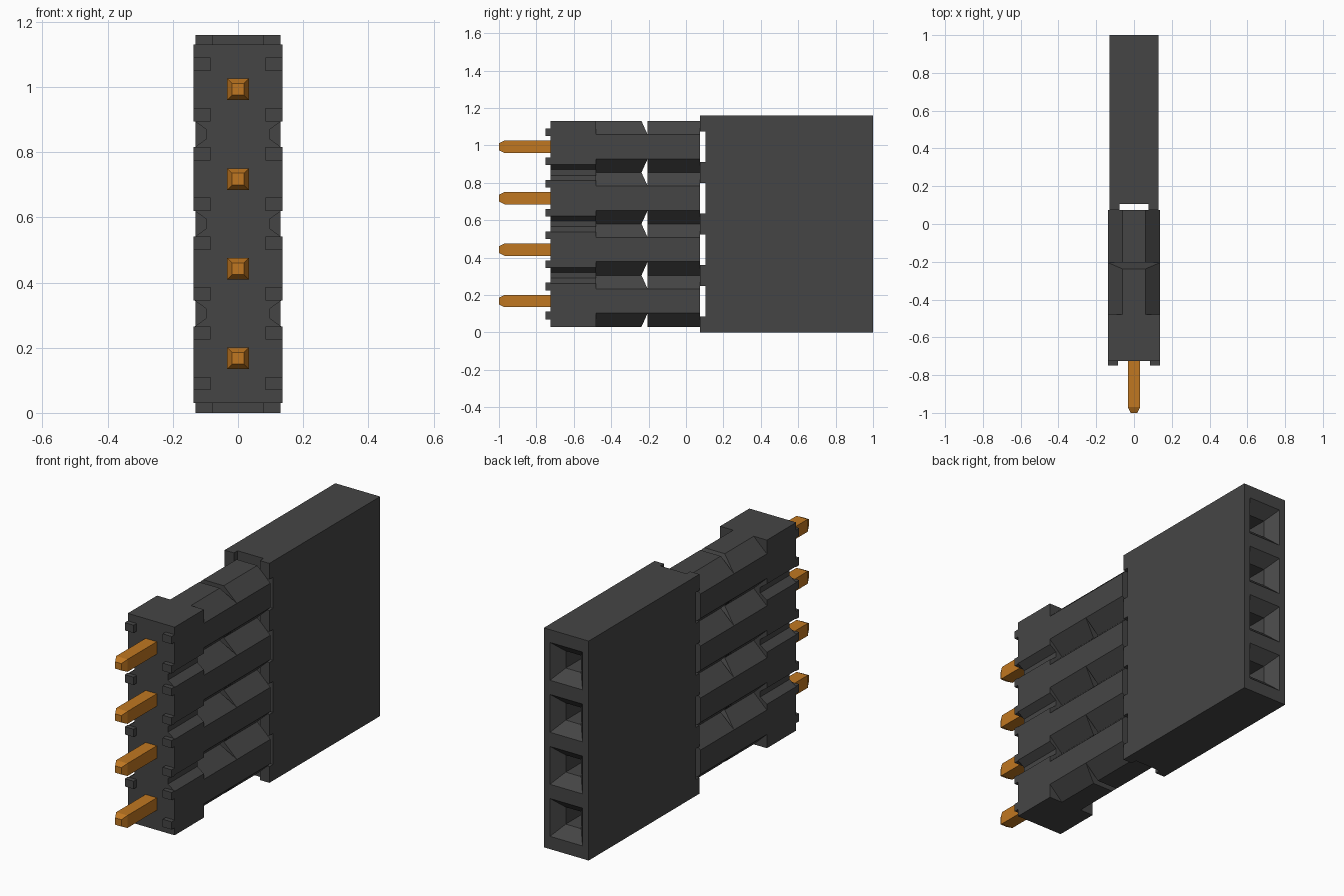
import bpy
import bmesh

if "Cube" in bpy.data.objects:
    bpy.data.objects.remove(bpy.data.objects["Cube"], do_unlink=True)

PITCH = 0.275
MID = 0.58
PINS = [MID + (i - 1.5) * PITCH for i in range(4)]
GAPS = [MID + (i - 1) * PITCH for i in range(3)]


def material(name, rgb):
    mat = bpy.data.materials.new(name)
    mat.use_nodes = True
    color = (*rgb, 1)
    mat.diffuse_color = color
    mat.node_tree.nodes["Principled BSDF"].inputs["Base Color"].default_value = color
    return mat


BLACK = material("black plastic", (0.06, 0.06, 0.06))
GOLD = material("orange metal", (0.53, 0.185, 0.015))


def finish(bm, name, mat):
    bmesh.ops.recalc_face_normals(bm, faces=bm.faces[:])
    mesh = bpy.data.meshes.new(name)
    bm.to_mesh(mesh)
    bm.free()
    mesh.materials.append(mat)
    obj = bpy.data.objects.new(name, mesh)
    bpy.context.collection.objects.link(obj)
    return obj


def add_box(bm, x, y, z):
    """Box from (low, high) ranges."""
    verts = bmesh.ops.create_cube(bm, size=1)["verts"]
    for v in verts:
        v.co = [r[0] if c < 0 else r[1] for c, r in zip(v.co, (x, y, z))]


def add_loft(bm, rings):
    """Skin between rings of equal length and cap both ends."""
    loops = [[bm.verts.new(p) for p in ring] for ring in rings]
    n = len(loops[0])
    for a, b in zip(loops, loops[1:]):
        for i in range(n):
            j = (i + 1) % n
            bm.faces.new((a[i], a[j], b[j], b[i]))
    bm.faces.new(loops[0])
    bm.faces.new(loops[-1])


# Front block with a small trapezoid notch on each side between pins
bm = bmesh.new()
side = [(0.137, 0.03)]
for g in GAPS:
    side += [(0.137, g - 0.043), (0.098, g - 0.015),
             (0.098, g + 0.015), (0.137, g + 0.043)]
side.append((0.137, 1.13))
outline = side + [(-x, z) for x, z in reversed(side)]
add_loft(bm, [[(x, y, z) for x, z in outline] for y in (-0.725, -0.48)])
finish(bm, "front_block", BLACK)

# Small standoff feet on the front face
bm = bmesh.new()
for p in PINS:
    for sx in (-1, 1):
        for sz in (-1, 1):
            add_box(bm, sorted((sx * 0.085, sx * 0.137)), (-0.75, -0.725),
                    sorted((p + sz * 0.057, p + sz * 0.098)))
finish(bm, "front_feet", BLACK)

# Eight-sided sleeves: tapered front halves and plain rear halves
H, W, CX, CZ = PITCH / 2, 0.137, 0.06, 0.0645
quarter = [(W, CZ), (CX, H)]
half = quarter + [(-x, z) for x, z in reversed(quarter)]
octagon = half + [(-x, -z) for x, z in half]


def ring(center, y, y_flat=None):
    flat = y if y_flat is None else y_flat
    return [(x, flat if abs(z) == H else y, center + z) for x, z in octagon]


def add_wedge_end(bm, center):
    """Eight-sided prism whose rear end slopes to a narrow face."""
    a = [bm.verts.new(p) for p in ring(center, -0.48)]
    b = [bm.verts.new(p) for p in ring(center, -0.205, -0.238)]
    for i in range(8):
        j = (i + 1) % 8
        bm.faces.new((a[i], a[j], b[j], b[i]))
    bm.faces.new(a)
    bm.faces.new(b[0:4])
    bm.faces.new(b[4:8])
    bm.faces.new((b[0], b[3], b[4], b[7]))


for i, p in enumerate(PINS):
    bm = bmesh.new()
    add_wedge_end(bm, p)
    finish(bm, f"front_sleeve_{i + 1}", BLACK)
    bm = bmesh.new()
    add_loft(bm, [ring(p, -0.205), ring(p, 0.075)])
    finish(bm, f"rear_sleeve_{i + 1}", BLACK)

# Rear socket housing with funnel openings in its back face
bm = bmesh.new()
add_box(bm, (-0.131, 0.131), (0.105, 1), (0, 1.16))
for g in GAPS:
    bmesh.ops.bisect_plane(bm, geom=bm.verts[:] + bm.edges[:] + bm.faces[:],
                           plane_co=(0, 0, g), plane_no=(0, 0, 1))
bm.normal_update()
backs = [f for f in bm.faces if f.normal.y > 0.9]
for f in backs:
    z = f.calc_center_median().z
    p = min(PINS, key=lambda c: abs(c - z))
    for hx, hz, y in ((0.095, 0.1, 1), (0.045, 0.045, 0.94), (0.045, 0.045, 0.6)):
        bmesh.ops.inset_individual(bm, faces=[f], thickness=0.004)
        mid = f.calc_center_median()
        for v in f.verts:
            v.co = (hx if v.co.x > mid.x else -hx, y,
                    p + (hz if v.co.z > mid.z else -hz))
finish(bm, "socket_housing", BLACK)

# Spacer lips between the sleeves and the housing
bm = bmesh.new()
spans = [(0, 0.085)] + [(g - 0.056, g + 0.056) for g in GAPS] + [(1.075, 1.16)]
for span in spans:
    for sx in (-1, 1):
        add_box(bm, sorted((sx * 0.076, sx * 0.131)), (0.075, 0.105), span)
finish(bm, "spacer_lips", BLACK)

# Square pins with tapered tips
for i, p in enumerate(PINS):
    bm = bmesh.new()
    add_loft(bm, [[(sx * h, y, p + sz * h)
                   for sx, sz in ((-1, -1), (1, -1), (1, 1), (-1, 1))]
                  for h, y in ((0.018, -1), (0.033, -0.97), (0.033, -0.72))])
    finish(bm, f"pin_{i + 1}", GOLD)
